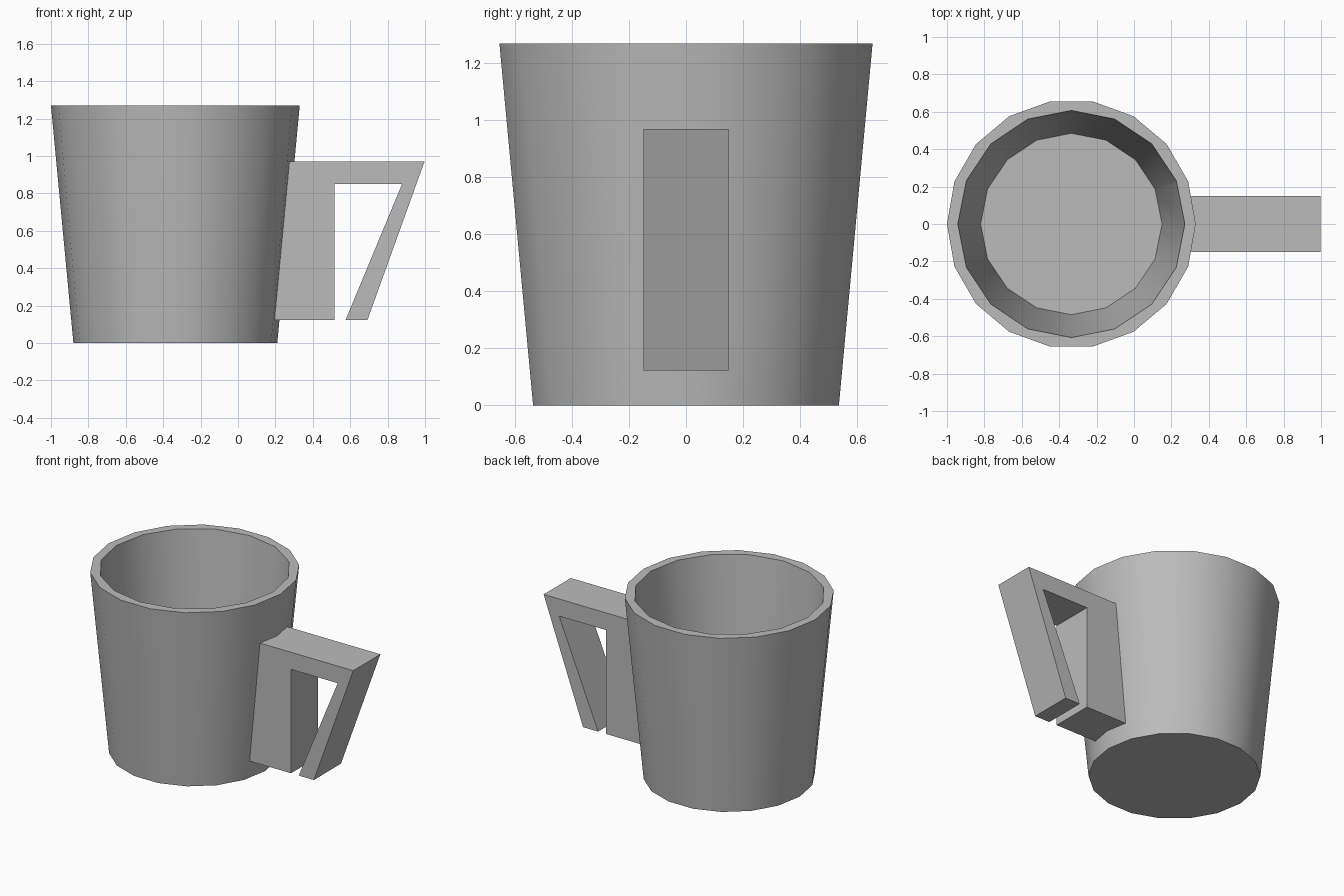
import bpy
import bmesh
import math

default = bpy.data.objects.get("Cube")
if default:
    bpy.data.objects.remove(default, do_unlink=True)

CUP_X = -0.335      # cup axis
HEIGHT = 1.27
FLOOR = 0.06        # thickness of the cup bottom

grey = bpy.data.materials.new("plain grey")
grey.use_nodes = True
colour = (0.5, 0.5, 0.5, 1)
grey.diffuse_color = colour
grey.node_tree.nodes["Principled BSDF"].inputs["Base Color"].default_value = colour


def tapered_cylinder(name, sides, r_bottom, r_top, z_bottom, z_top):
    """Upright cone section on the cup axis, with a corner pointing along +x."""
    bm = bmesh.new()
    rings = []
    for radius, z in ((r_bottom, z_bottom), (r_top, z_top)):
        ring = []
        for i in range(sides):
            a = math.tau * i / sides
            ring.append(bm.verts.new((CUP_X + radius * math.cos(a), radius * math.sin(a), z)))
        rings.append(ring)
    low, high = rings
    bm.faces.new(low[::-1])
    bm.faces.new(high)
    for i in range(sides):
        j = (i + 1) % sides
        bm.faces.new((low[i], low[j], high[j], high[i]))
    return finish(name, bm)


def finish(name, bm):
    bmesh.ops.recalc_face_normals(bm, faces=bm.faces)
    mesh = bpy.data.meshes.new(name)
    bm.to_mesh(mesh)
    bm.free()
    mesh.materials.append(grey)
    obj = bpy.data.objects.new(name, mesh)
    bpy.context.collection.objects.link(obj)
    return obj


def select_only(obj):
    bpy.ops.object.select_all(action="DESELECT")
    obj.select_set(True)
    bpy.context.view_layer.objects.active = obj


# Cup: tapered body hollowed by a slightly coarser tapered cutter
cup = tapered_cylinder("cup_body", 18, 0.545, 0.665, 0, HEIGHT)
r_floor, r_rim, over = 0.485, 0.607, 0.1
slope = (r_rim - r_floor) / (HEIGHT - FLOOR)
cutter = tapered_cylinder("hollow_cutter", 16, r_floor, r_rim + slope * over,
                          FLOOR, HEIGHT + over)
cutter.hide_render = True
hollow = cup.modifiers.new("hollow", "BOOLEAN")
hollow.operation = "DIFFERENCE"
hollow.solver = "EXACT"
hollow.object = cutter
select_only(cup)
bpy.ops.object.modifier_apply(modifier=hollow.name)
bpy.data.objects.remove(cutter, do_unlink=True)
select_only(cup)
bpy.ops.object.shade_smooth_by_angle(angle=math.radians(30))

# Handle: seven-shaped side profile, its inner end buried in the cup wall
profile = [(0.26, 0.97), (0.997, 0.97), (0.692, 0.123), (0.575, 0.123),
           (0.877, 0.85), (0.515, 0.85), (0.515, 0.123), (0.18, 0.123)]
bm = bmesh.new()
face = bm.faces.new([bm.verts.new((x, -0.15, z)) for x, z in profile])
extruded = bmesh.ops.extrude_face_region(bm, geom=[face])["geom"]
bmesh.ops.translate(bm, vec=(0, 0.3, 0),
                    verts=[v for v in extruded if isinstance(v, bmesh.types.BMVert)])
finish("handle", bm)
